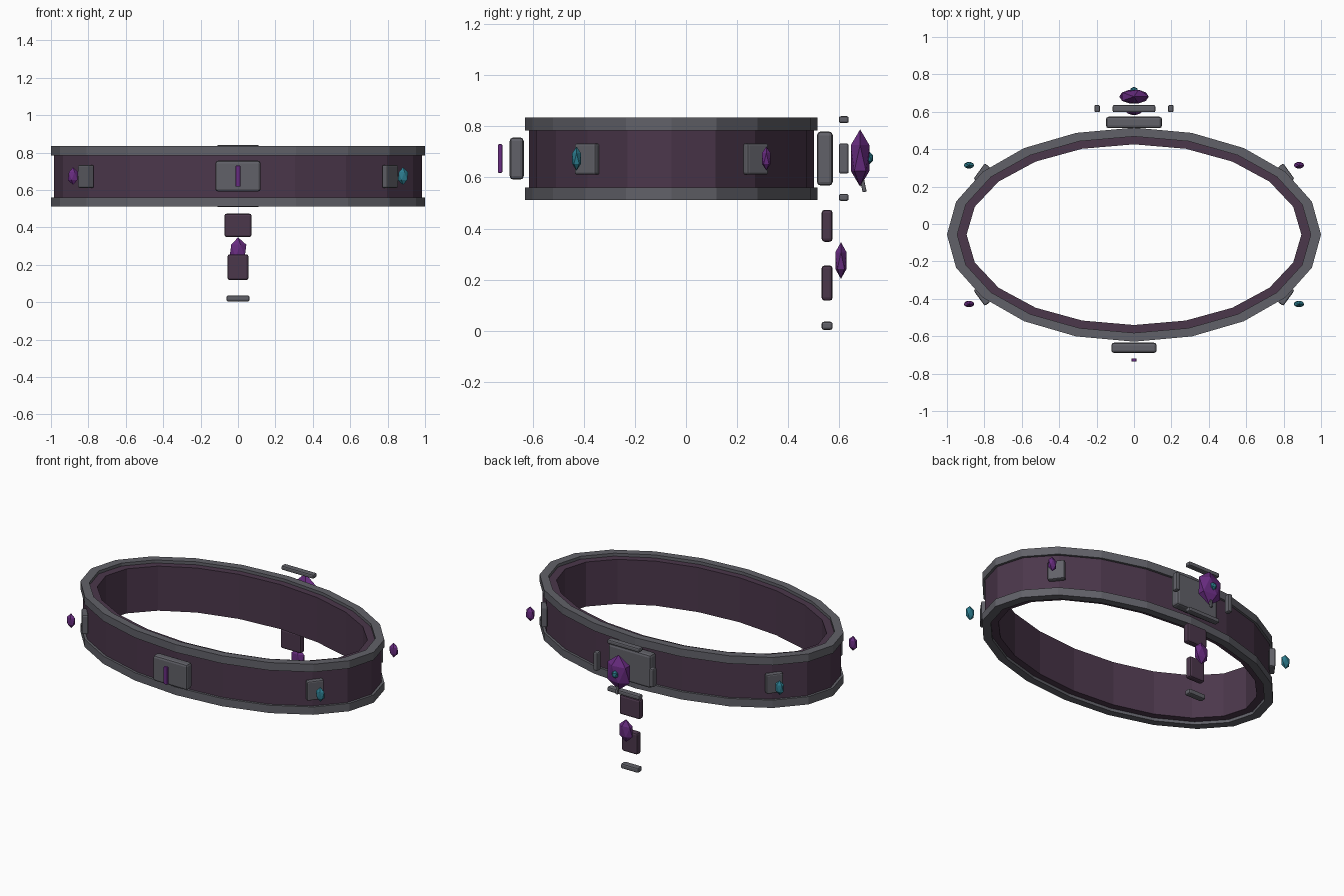
import bpy, bmesh
from math import cos, sin, pi, radians

if "Cube" in bpy.data.objects:
    bpy.data.objects.remove(bpy.data.objects["Cube"])

CY = -0.057   # centre of the belt in y
CZ = 0.673    # mid height of the belt


def material(name, rgb):
    m = bpy.data.materials.new(name)
    m.diffuse_color = (*rgb, 1)
    m.use_nodes = True
    m.node_tree.nodes["Principled BSDF"].inputs["Base Color"].default_value = m.diffuse_color
    return m


LEATHER = material("plum_leather", (0.07, 0.038, 0.07))
METAL = material("dark_metal", (0.12, 0.12, 0.14))
PURPLE = material("purple_gem", (0.14, 0.025, 0.22))
TEAL = material("teal_gem", (0.025, 0.2, 0.27))


def finish(name, bm, mat):
    me = bpy.data.meshes.new(name)
    bmesh.ops.recalc_face_normals(bm, faces=bm.faces)
    bm.to_mesh(me)
    bm.free()
    me.materials.append(mat)
    ob = bpy.data.objects.new(name, me)
    bpy.context.collection.objects.link(ob)
    return ob


def oval_ring(name, outer, inner, z0, z1, mat, n=20):
    """Rectangular section swept round an ellipse."""
    bm = bmesh.new()
    section = [(outer, z0), (outer, z1), (inner, z1), (inner, z0)]
    rows = []
    for i in range(n):
        a = 2 * pi * i / n
        rows.append([bm.verts.new((r[0] * cos(a), CY + r[1] * sin(a), z)) for r, z in section])
    for i in range(n):
        p, q = rows[i], rows[(i + 1) % n]
        for k in range(4):
            bm.faces.new((p[k], q[k], q[(k + 1) % 4], p[(k + 1) % 4]))
    return finish(name, bm, mat)


def block(name, loc, size, mat, bevel=0.012, rot=(0, 0, 0)):
    """Box with softened edges."""
    bm = bmesh.new()
    bmesh.ops.create_cube(bm, size=1)
    bmesh.ops.scale(bm, vec=size, verts=bm.verts)
    ob = finish(name, bm, mat)
    ob.location, ob.rotation_euler = loc, rot
    mod = ob.modifiers.new("bevel", "BEVEL")
    mod.width, mod.segments = bevel, 2
    return ob


def gem(name, loc, radii, mat):
    """Stretched icosahedron."""
    bm = bmesh.new()
    bmesh.ops.create_icosphere(bm, subdivisions=1, radius=1)
    bmesh.ops.scale(bm, vec=radii, verts=bm.verts)
    ob = finish(name, bm, mat)
    ob.location = loc
    return ob


# Belt band with top and bottom trim
oval_ring("belt_band", (0.984, 0.557), (0.895, 0.483), 0.53, 0.815, LEATHER)
oval_ring("trim_top", (1.0, 0.572), (0.945, 0.525), 0.784, 0.834, METAL)
oval_ring("trim_bottom", (1.0, 0.572), (0.945, 0.525), 0.511, 0.561, METAL)

# Front plate and its inlay
block("front_plate", (0, -0.662, 0.674), (0.242, 0.055, 0.165), METAL, 0.014)
block("front_inlay", (0, -0.727, 0.674), (0.026, 0.017, 0.112), PURPLE, 0.004)

# Buckle at the back: plate, frame bars, gems
block("buckle_plate", (0, 0.543, 0.674), (0.3, 0.062, 0.212), METAL, 0.015)
for s, tag in ((1, "top"), (-1, "bottom")):
    block("buckle_bar_" + tag, (0, 0.617, 0.674 + s * 0.152), (0.228, 0.039, 0.027), METAL, 0.008)
for s, tag in ((1, "right"), (-1, "left")):
    block("buckle_bar_" + tag, (s * 0.197, 0.617, 0.674), (0.03, 0.039, 0.118), METAL, 0.008)
gem("buckle_gem", (0, 0.681, 0.676), (0.088, 0.043, 0.112), PURPLE)
gem("buckle_gem_core", (0, 0.715, 0.676), (0.023, 0.019, 0.026), TEAL)
block("buckle_prong", (0, 0.692, 0.575), (0.016, 0.016, 0.065), METAL, 0.004, (radians(12), 0, 0))

# Four side mounts with floating gems in alternating colours
for sx in (1, -1):
    for sy in (1, -1):
        tag = ("right" if sx > 0 else "left") + ("_back" if sy > 0 else "_front")
        block("side_mount_" + tag, (sx * 0.813, CY + sy * 0.329, 0.672), (0.037, 0.102, 0.122),
              METAL, 0.008, (0, 0, sx * sy * radians(36)))
        gem("side_gem_" + tag, (sx * 0.882, CY + sy * 0.371, 0.674), (0.031, 0.02, 0.047),
            PURPLE if sx * sy > 0 else TEAL)

# Hanging tassel under the buckle
block("tassel_upper", (0, 0.552, 0.411), (0.146, 0.043, 0.125), LEATHER)
block("tassel_lower", (0, 0.552, 0.187), (0.112, 0.043, 0.138), LEATHER)
block("tassel_tip", (0, 0.552, 0.02), (0.124, 0.043, 0.032), METAL, 0.009)
gem("tassel_gem", (0, 0.606, 0.275), (0.05, 0.026, 0.072), PURPLE)
